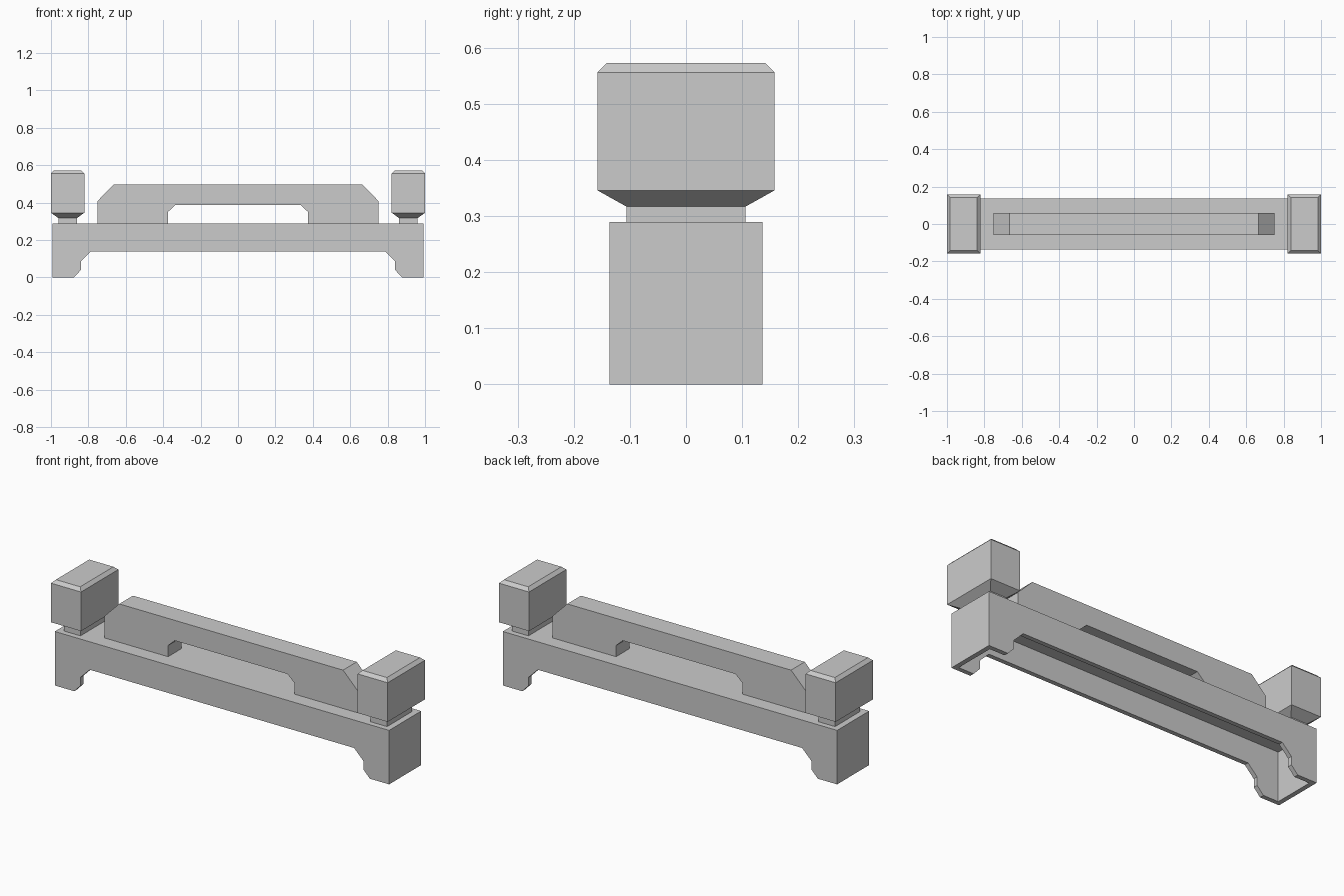
import bpy, bmesh

if "Cube" in bpy.data.objects:
    bpy.data.objects.remove(bpy.data.objects["Cube"])


def finish(name, bm):
    bmesh.ops.recalc_face_normals(bm, faces=bm.faces)
    mesh = bpy.data.meshes.new(name)
    bm.to_mesh(mesh)
    bm.free()
    obj = bpy.data.objects.new(name, mesh)
    bpy.context.collection.objects.link(obj)
    return obj


def mirrored_prism(name, half, depth):
    """Extrude an x-z profile along y; the right half is mirrored in x."""
    profile = half + [(-x, z) for x, z in reversed(half)]
    bm = bmesh.new()
    face = bm.faces.new([bm.verts.new((x, -depth, z)) for x, z in profile])
    ext = bmesh.ops.extrude_face_region(bm, geom=[face])
    moved = [v for v in ext["geom"] if isinstance(v, bmesh.types.BMVert)]
    bmesh.ops.translate(bm, verts=moved, vec=(0, 2 * depth, 0))
    return finish(name, bm)


def stacked_block(name, cx, levels):
    """Skin rectangles given as (half x, half y, z) from bottom to top."""
    bm = bmesh.new()
    rings = [[bm.verts.new((cx + sx * hx, sy * hy, z))
              for sx, sy in ((-1, -1), (1, -1), (1, 1), (-1, 1))]
             for hx, hy, z in levels]
    for low, high in zip(rings, rings[1:]):
        for i in range(4):
            j = (i + 1) % 4
            bm.faces.new((low[i], low[j], high[j], high[i]))
    bm.faces.new(rings[0])
    bm.faces.new(rings[-1])
    return finish(name, bm)


# Base beam with stepped feet, hollow from below
base = mirrored_prism("base_beam", [
    (0.785, 0.14), (0.84, 0.085), (0.84, 0.04), (0.878, 0.0),
    (0.993, 0.0), (0.993, 0.29)], 0.136)
cavity = stacked_block("cavity_cutter", 0, [(0.968, 0.112, -0.1), (0.968, 0.112, 0.265)])
cavity.hide_render = True
cavity.hide_viewport = True
cut = base.modifiers.new("hollow", "BOOLEAN")
cut.operation = "DIFFERENCE"
cut.solver = "EXACT"
cut.object = cavity

# Raised centre rail with a notch underneath
mirrored_prism("centre_rail", [
    (0.335, 0.387), (0.375, 0.35), (0.375, 0.29),
    (0.752, 0.29), (0.752, 0.408), (0.665, 0.496)], 0.058)

# End posts: neck, flared underside, block and chamfered top
for side, cx in (("left", -0.911), ("right", 0.911)):
    stacked_block(side + "_end_post", cx, [
        (0.049, 0.106, 0.285), (0.049, 0.106, 0.317),
        (0.089, 0.158, 0.346), (0.089, 0.158, 0.556),
        (0.072, 0.141, 0.573)])
